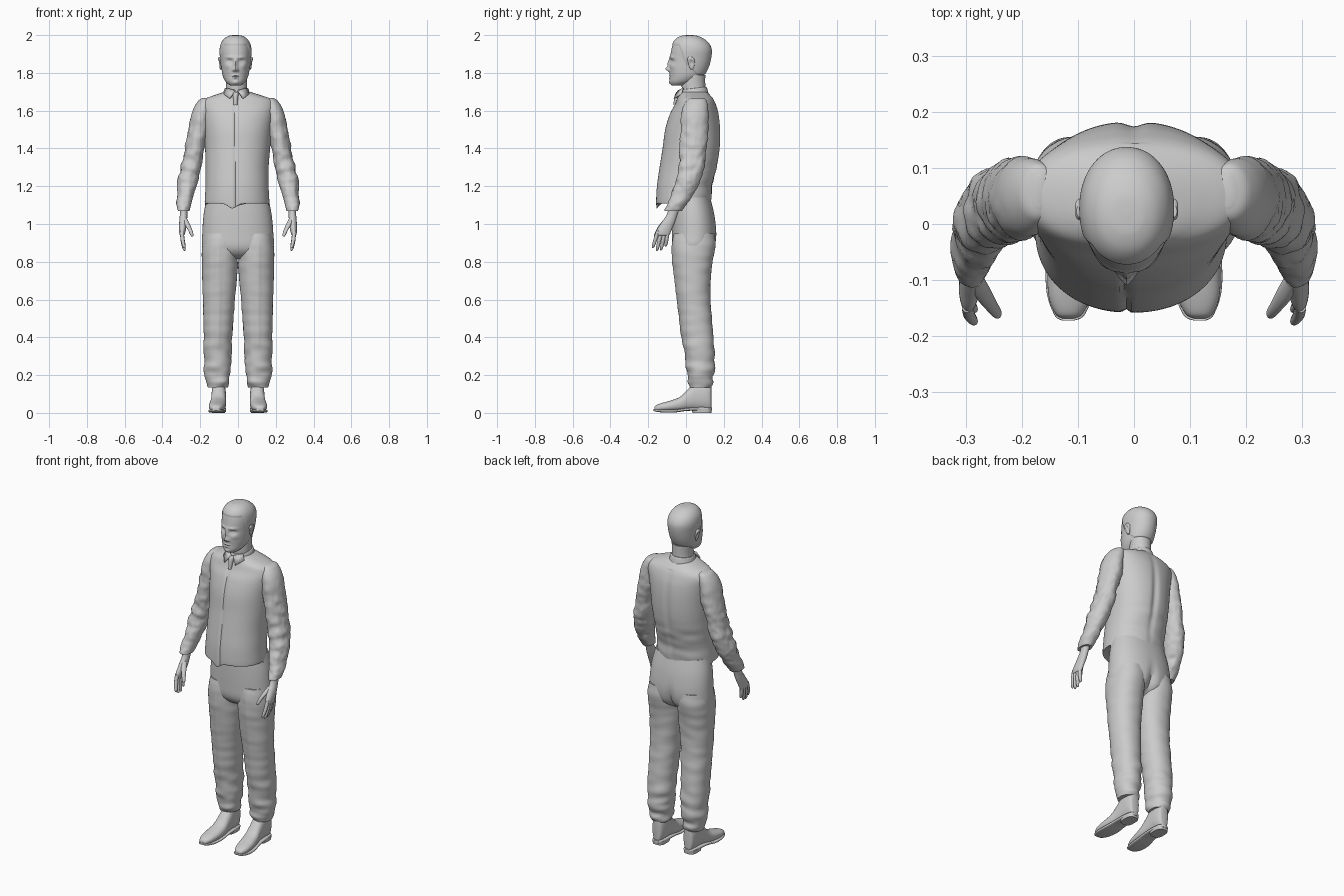
import bpy, bmesh, math
from mathutils import Vector, noise

HEAD_X = -0.013


def spline(rows, t):
    """Catmull-Rom interpolation through rows of numbers."""
    i = min(int(t), len(rows) - 2)
    f = t - i
    a, b, c, d = (rows[max(0, min(len(rows) - 1, k))] for k in (i - 1, i, i + 1, i + 2))
    return [0.5 * (2*q + (r - p)*f + (2*p - 5*q + 4*r - s)*f*f + (3*q - p - 3*r + s)*f**3)
            for p, q, r, s in zip(a, b, c, d)]


def finish(name, bm, mirror, loc_x):
    bmesh.ops.recalc_face_normals(bm, faces=bm.faces)
    me = bpy.data.meshes.new(name)
    bm.to_mesh(me)
    bm.free()
    ob = bpy.data.objects.new(name, me)
    ob.location.x = loc_x
    bpy.context.collection.objects.link(ob)
    if mirror:
        ob.modifiers.new("mirror", 'MIRROR').use_mirror_merge = False
    return ob


def loft(name, rings, seg=40, steps=6, n=2.0, fn=None, mirror=False, loc_x=0.0):
    """Skin through horizontal oval rings (z, x0, x1, y_front, y_back)."""
    bm = bmesh.new()
    loops = []
    for k in range((len(rings) - 1) * steps + 1):
        z, x0, x1, y0, y1 = spline(rings, k / steps)
        loop = []
        for j in range(seg):
            a = math.tau * j / seg
            c, s = math.cos(a), math.sin(a)
            p = Vector(((x0 + x1)/2 + (x1 - x0)/2 * math.copysign(abs(c)**(2/n), c),
                        (y0 + y1)/2 + (y1 - y0)/2 * math.copysign(abs(s)**(2/n), s), z))
            loop.append(bm.verts.new(fn(p) if fn else p))
        loops.append(loop)
    for a, b in zip(loops, loops[1:]):
        for j in range(seg):
            bm.faces.new((a[j], a[j-1], b[j-1], b[j]))
    bm.faces.new(loops[0])
    bm.faces.new(loops[-1])
    return finish(name, bm, mirror, loc_x)


def bump(p, x, z, sx, sz):
    return math.exp(-((p.x - x)/sx)**2 - ((p.z - z)/sz)**2)


def clamp(v):
    return max(0.0, min(1.0, v))


# Head: oval rings with sculpted face and raised hair
FACE = [(0, 1.850, .009, .024, .012), (0, 1.820, .011, .011, .019), (.012, 1.814, .006, .006, .007),
        (.030, 1.860, .017, .011, -.012), (.030, 1.858, .010, .006, .005), (.030, 1.882, .022, .007, .006),
        (0, 1.786, .018, .004, .005), (0, 1.773, .015, .005, .005), (0, 1.779, .020, .002, -.003),
        (0, 1.748, .015, .010, .006), (.045, 1.835, .015, .014, .004)]


def sculpt_head(p):
    q = p.copy()
    if p.y < 0.0:
        for x, z, sx, sz, amp in FACE:
            for side in ((1, -1) if x else (1,)):
                q.y -= amp * bump(p, side * x, z, sx, sz)
    line = 1.945 - .095 * clamp((p.y + .035) / .035) - .06 * clamp(p.y / .06)
    q += (p - Vector((0, .03, 1.87))).normalized() * .004 * clamp((p.z - line) / .008)
    return q


loft("head", [(1.732, -.018, .018, -.066, -.03), (1.737, -.034, .034, -.078, .0),
              (1.755, -.054, .054, -.086, .05), (1.785, -.068, .068, -.086, .09),
              (1.82, -.074, .074, -.088, .112), (1.87, -.078, .078, -.085, .128),
              (1.92, -.081, .081, -.078, .133), (1.955, -.074, .074, -.068, .118),
              (1.98, -.056, .056, -.048, .088), (1.993, -.032, .032, -.02, .055),
              (1.996, -.006, .006, .01, .025)], seg=128, steps=11, n=2.1,
     fn=sculpt_head, loc_x=HEAD_X)


def dent_ear(p):
    d = math.exp(-((p.y - .03)/.009)**2 - ((p.z - 1.856)/.016)**2)
    return Vector((p.x - (.009 * d if p.x > .082 else 0), p.y - (1.85 - p.z) * -.25, p.z))


loft("ears", [(1.818, .074, .08, .018, .028), (1.825, .072, .084, .014, .034),
              (1.85, .070, .090, .012, .046), (1.872, .072, .094, .012, .050),
              (1.883, .076, .090, .020, .042)], seg=28, fn=dent_ear, mirror=True, loc_x=HEAD_X)

loft("neck", [(1.64, -.066, .066, -.03, .11), (1.70, -.058, .058, -.022, .104),
              (1.74, -.056, .056, -.022, .102), (1.79, -.058, .058, -.01, .102)], loc_x=HEAD_X + .005)

# Collar band, folded points and tie knot
loft("collar_band", [(1.665, -.082, .082, -.046, .122), (1.695, -.07, .07, -.036, .116),
                     (1.716, -.063, .063, -.03, .109), (1.718, -.056, .056, -.024, .102)],
     seg=48, loc_x=HEAD_X + .005, fn=lambda p: Vector((p.x, p.y, p.z + .12 * (p.y - .04))))
bm = bmesh.new()
bm.faces.new([bm.verts.new(v) for v in ((.004, -.040, 1.704), (.05, -.012, 1.718),
                                        (.066, -.022, 1.685), (.034, -.062, 1.662))])
points = finish("collar_points", bm, True, HEAD_X + .005)
points.modifiers.new("thickness", 'SOLIDIFY').thickness = .006
loft("tie_knot", [(1.63, -.010, .010, -.067, -.04), (1.67, -.013, .013, -.062, -.03),
                  (1.695, -.017, .017, -.054, -.02), (1.70, -.012, .012, -.046, -.02)],
     seg=16, loc_x=HEAD_X)


# Vest with a front closing line, pointed hem and hollow spine
def shape_vest(p):
    q = p.copy()
    if p.y < 0:
        q.y += .007 * math.exp(-((p.x + .015)/.005)**2) * clamp((1.68 - p.z) / .03)
        q.z -= clamp((1.16 - p.z) / .06) * (.025 * math.exp(-((p.x + .03)/.03)**2) - .008)
    elif p.z < 1.66:
        q.y -= .010 * bump(p, 0, 1.4, .018, .22)
        q.y += .006 * noise.noise(Vector((p.x * 8, 0, p.z * 22))) * clamp((1.4 - p.z) / .1)
    return q


loft("vest", [(1.103, -.168, .160, -.150, .128), (1.108, -.176, .166, -.158, .134),
              (1.2, -.172, .162, -.154, .140), (1.3, -.172, .162, -.140, .164),
              (1.4, -.174, .170, -.124, .180), (1.5, -.180, .178, -.110, .182),
              (1.58, -.190, .190, -.086, .174), (1.63, -.198, .198, -.060, .160),
              (1.66, -.180, .180, -.048, .146), (1.682, -.125, .120, -.040, .128),
              (1.70, -.070, .062, -.034, .110)], seg=160, steps=8, n=2.15, fn=shape_vest)


# Sleeves with crumpled cloth
def crumple(p):
    d = noise.noise(Vector((p.x * 14, p.y * 14, p.z * 24))) + .5 * noise.noise(p * 45)
    w = .009 * clamp((1.64 - p.z) / .12)
    return p + Vector((p.x - .24, p.y - .03, 0)).normalized() * d * w


loft("sleeves", [(1.668, .155, .180, .03, .085), (1.655, .135, .208, .005, .108),
                 (1.60, .138, .240, -.022, .118), (1.5, .155, .262, -.030, .116),
                 (1.4, .176, .280, -.032, .108), (1.3, .195, .303, -.038, .096),
                 (1.22, .215, .320, -.056, .070), (1.15, .236, .325, -.082, .035),
                 (1.09, .252, .322, -.105, -.008), (1.07, .257, .318, -.110, -.022)],
     seg=48, steps=8, fn=crumple, mirror=True)

# Hands: palm, four fingers, thumb
loft("palms", [(1.09, .266, .308, -.092, -.03), (1.05, .268, .308, -.102, -.045),
               (1.01, .270, .311, -.128, -.058), (.97, .276, .312, -.154, -.075),
               (.945, .282, .310, -.158, -.086), (.938, .288, .304, -.152, -.092)],
     seg=28, mirror=True)
for i, (y0, y1, z1) in enumerate([(-.148, -.176, .872), (-.130, -.154, .858),
                                  (-.112, -.132, .860), (-.096, -.108, .880)]):
    rings = []
    for t, r in ((0, .010), (.45, .0105), (.8, .009), (.95, .006), (1, .002)):
        z, y, x = .965 + (z1 - .965) * t, y0 + (y1 - y0) * t, .297 - .014 * t * t
        rings.append((z, x - r, x + r, y - r, y + r))
    loft("finger_%d" % (i + 1), rings, seg=14, steps=4, mirror=True)
loft("thumbs", [(1.03, .270, .294, -.112, -.080), (1.0, .255, .284, -.138, -.106),
                (.97, .243, .266, -.157, -.133), (.945, .236, .254, -.168, -.148),
                (.933, .238, .246, -.168, -.158)], seg=16, mirror=True)

# Trousers: hips and legs with folds bunching above the shoes
loft("trouser_hips", [(1.14, -.165, .160, -.07, .128), (1.05, -.182, .178, -.074, .150),
                      (.95, -.189, .187, -.075, .162), (.88, -.188, .188, -.072, .152),
                      (.84, -.15, .15, -.05, .12), (.815, -.08, .08, -.01, .08)],
     seg=80, n=2.2, fn=lambda p: Vector((p.x, p.y - (.022 * bump(p, 0, .86, .02, .09) if p.y > .05 else 0), p.z)))


def fold(p):
    w = .003 + .010 * clamp((.42 - p.z) / .2)
    d = noise.noise(Vector((p.x * 9 + p.z * 6, p.y * 9, p.z * 24))) * w
    q = p + Vector((p.x - .105, p.y - .06, 0)).normalized() * d
    if p.y < .03:
        q.y -= .005 * math.exp(-((p.x - .105)/.01)**2) * clamp((p.z - .3) / .1) * clamp((.95 - p.z) / .1)
    return q


loft("trouser_legs", [(.95, .0, .180, -.065, .150), (.88, -.002, .190, -.072, .156),
                      (.8, .001, .190, -.070, .142), (.7, .007, .188, -.058, .131),
                      (.6, .016, .185, -.045, .129), (.5, .025, .183, -.033, .137),
                      (.4, .031, .182, -.020, .146), (.3, .036, .182, -.002, .149),
                      (.22, .041, .176, .004, .149), (.16, .048, .166, .012, .142),
                      (.135, .056, .158, .02, .134)],
     seg=56, steps=8, n=2.15, fn=fold, mirror=True)


# Shoes: lofted from toe to heel, with sole and heel block
def along_y(p):
    return Vector((p.x, p.z, p.y))


loft("shoes", [(-.168, .106, .128, .014, .028), (-.160, .092, .140, .010, .040),
               (-.13, .077, .152, .008, .052), (-.08, .067, .154, .008, .066),
               (-.03, .063, .148, .010, .086), (.01, .064, .142, .014, .125),
               (.05, .064, .140, .016, .165), (.10, .065, .138, .014, .172),
               (.128, .074, .130, .014, .165), (.134, .09, .114, .03, .14)],
     seg=36, n=2.3, fn=along_y, mirror=True)
loft("soles", [(-.172, .106, .128, .012, .022), (-.162, .088, .142, .007, .020),
               (-.12, .072, .156, .002, .018), (-.06, .064, .156, .002, .018),
               (.0, .064, .146, .010, .026), (.06, .064, .142, .012, .030),
               (.12, .070, .134, .010, .030), (.137, .088, .116, .012, .028)],
     seg=28, n=4, fn=along_y, mirror=True)
loft("shoe_heels", [(0, .068, .138, .035, .134), (.022, .066, .140, .03, .137)],
     seg=28, steps=1, n=3, mirror=True)

# Smooth shading with crisp hems
for ob in bpy.context.collection.objects:
    ob.select_set(True)
    bpy.context.view_layer.objects.active = ob
bpy.ops.object.shade_smooth_by_angle(angle=math.radians(45))
